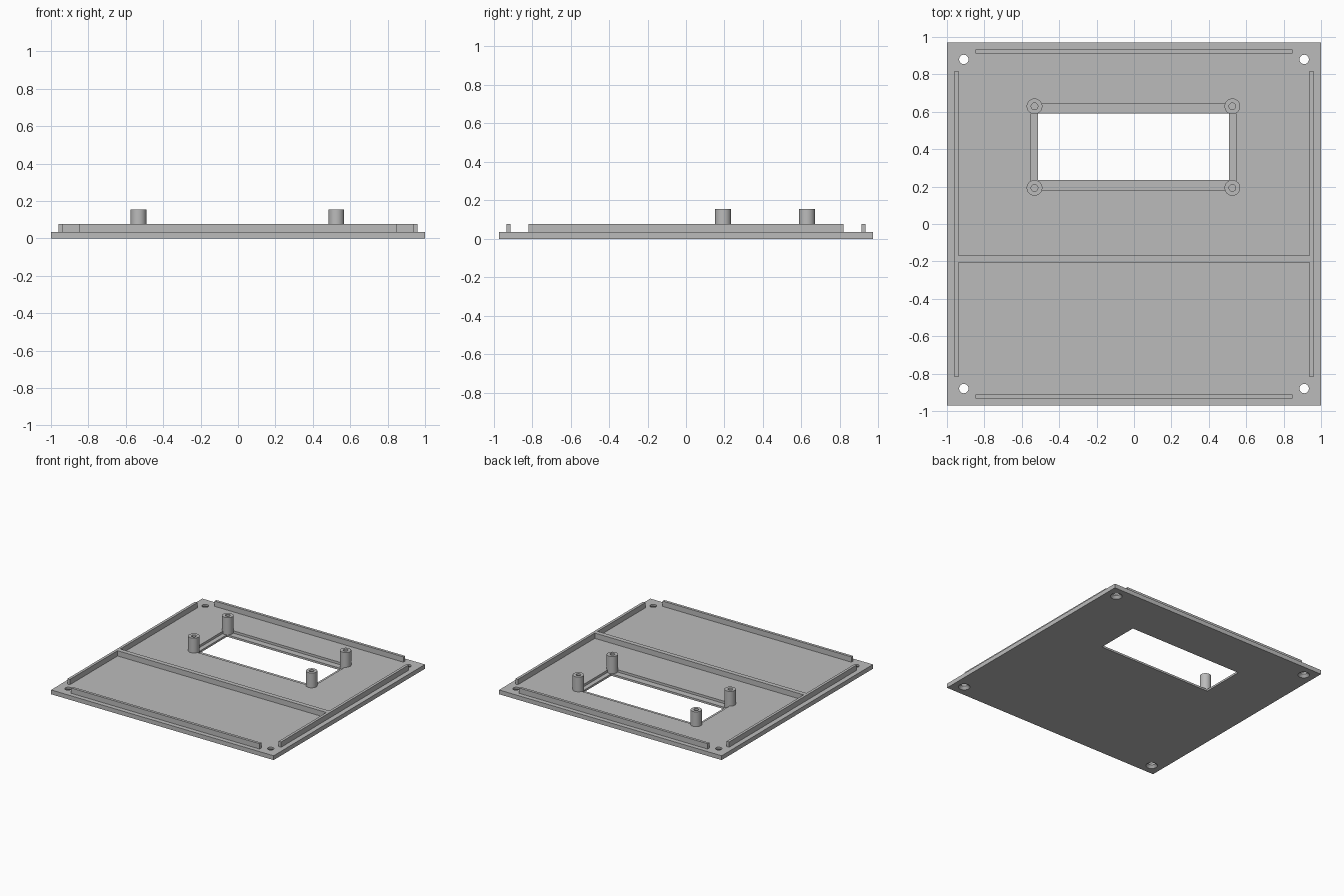
import bpy

if "Cube" in bpy.data.objects:
    bpy.data.objects.remove(bpy.data.objects["Cube"])

PLATE, RIM, POST, LEDGE = 0.035, 0.078, 0.155, 0.016
HALF_Y = 0.971

grey = bpy.data.materials.new("plain grey")
grey.use_nodes = True
colour = (0.5, 0.5, 0.5, 1)
grey.diffuse_color = colour
grey.node_tree.nodes["Principled BSDF"].inputs["Base Color"].default_value = colour


def finish(name):
    obj = bpy.context.object
    obj.name = name
    obj.data.materials.append(grey)
    return obj


def box(name, x0, x1, y0, y1, z0, z1):
    bpy.ops.mesh.primitive_cube_add(size=1, location=((x0 + x1) / 2, (y0 + y1) / 2, (z0 + z1) / 2))
    obj = finish(name)
    obj.scale = (x1 - x0, y1 - y0, z1 - z0)
    bpy.ops.object.transform_apply(location=False, rotation=False, scale=True)
    return obj


def cone(name, x, y, z0, z1, r0, r1):
    bpy.ops.mesh.primitive_cone_add(vertices=40, radius1=r0, radius2=r1, depth=z1 - z0,
                                    location=(x, y, (z0 + z1) / 2))
    return finish(name)


def cut(target, cutter):
    mod = target.modifiers.new("cut", "BOOLEAN")
    mod.operation, mod.solver, mod.object = "DIFFERENCE", "EXACT", cutter
    bpy.context.view_layer.objects.active = target
    bpy.ops.object.modifier_apply(modifier=mod.name)
    bpy.data.objects.remove(cutter)


def smooth(obj):
    bpy.ops.object.select_all(action="DESELECT")
    obj.select_set(True)
    bpy.context.view_layer.objects.active = obj
    bpy.ops.object.shade_smooth_by_angle()


# Base plate with a window set in a shallow recess
plate = box("base_plate", -1, 1, -HALF_Y, HALF_Y, 0, PLATE)
cut(plate, box("recess_cutter", -0.551, 0.545, 0.182, 0.642, LEDGE, 0.1))
cut(plate, box("window_cutter", -0.514, 0.508, 0.234, 0.592, -0.1, 0.1))

# Countersunk screw holes in the corners
for x in (-0.91, 0.91):
    for y in (-0.88, 0.88):
        cut(plate, cone("screw_cutter", x, y, -0.1, 0.1, 0.025, 0.025))
        cut(plate, cone("countersink_cutter", x, y, -0.005, 0.022, 0.048, 0.024))
smooth(plate)

# Locating rails along the four edges
for side, s in (("left", 1), ("right", -1)):
    a, b = sorted((s * 0.938, s * 0.96))
    box(side + "_rail", a, b, -0.818, 0.818, PLATE - 0.005, RIM)
for side, s in (("front", -1), ("back", 1)):
    a, b = sorted((s * 0.912, s * 0.934))
    box(side + "_rail", -0.848, 0.848, a, b, PLATE - 0.005, RIM)

# Rib across the middle
box("cross_rib", -0.939, 0.939, -0.206, -0.169, PLATE - 0.005, RIM)

# Hollow mounting posts at the window corners
for side, x in (("left", 0.526), ("right", -0.532)):
    for end, y in (("front", 0.193), ("back", 0.629)):
        post = cone(f"{end}_{side}_post", x, y, LEDGE - 0.002, POST, 0.042, 0.042)
        cut(post, cone("bore_cutter", x, y, PLATE, 0.3, 0.018, 0.018))
        smooth(post)
